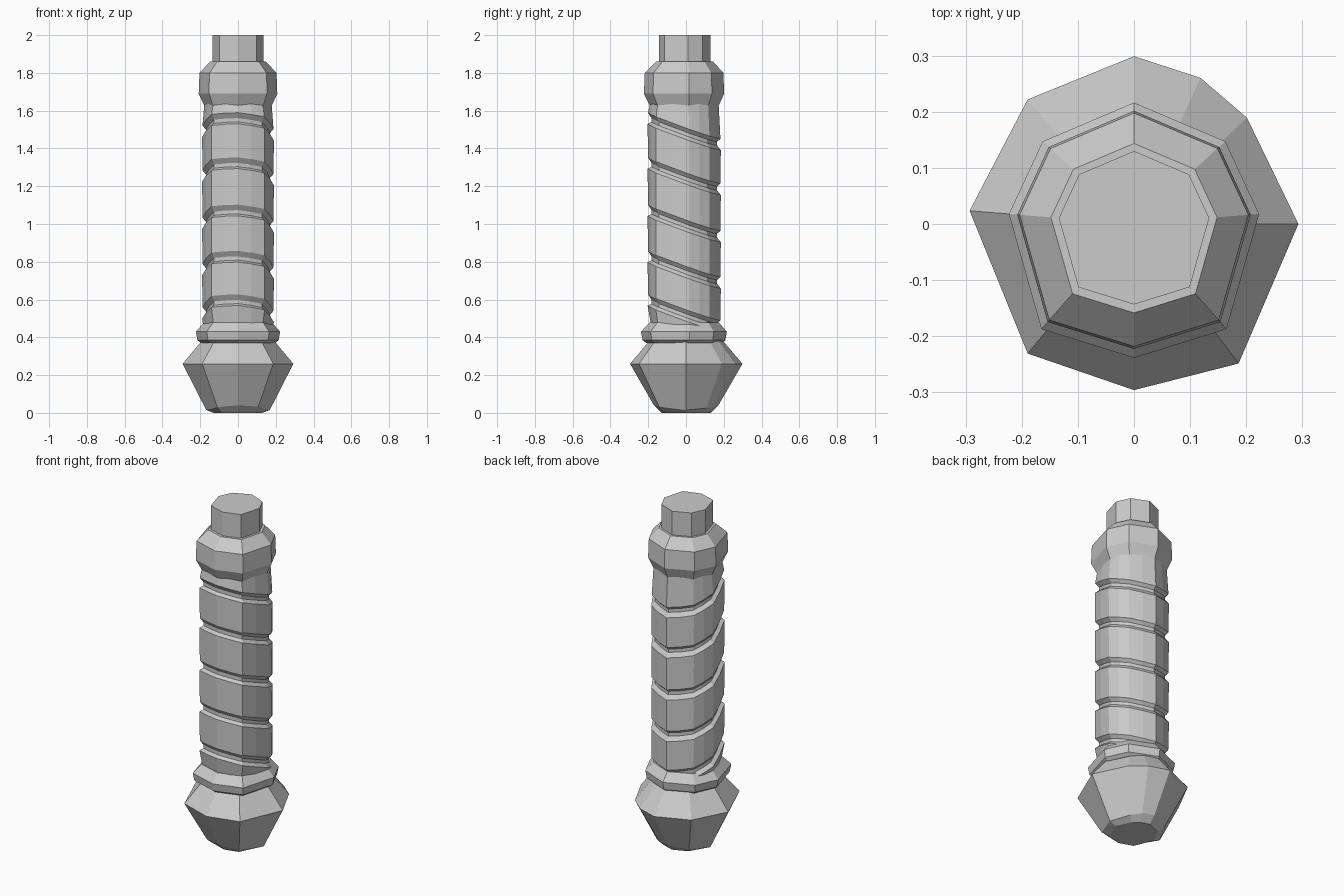
import bpy, bmesh, math

if "Cube" in bpy.data.objects:
    bpy.data.objects.remove(bpy.data.objects["Cube"])

# shared eight-sided cross-section, and a softened sixteen-sided one for the wrap
OCT = [(1, .08), (.73, .66), (0, .97), (-.73, .66), (-1, .08),
       (-.74, -.84), (0, -1.07), (.74, -.84)]
SOFT = []
for i, (x, y) in enumerate(OCT):
    nx, ny = OCT[(i + 1) % 8]
    SOFT += [(x, y), ((x + nx) * .515, (y + ny) * .515)]

POMMEL = [(.99, 0), (.68, .64), (.4, .88), (0, 1.01), (-.64, .75),
          (-.99, .08), (-.64, -.78), (0, -1), (.63, -.84)]


def loft(name, outline, rings):
    """Stack scaled copies of an outline; ring = (z, radius, x tilt, y tilt)."""
    bm = bmesh.new()
    loops = []
    for z, r, *t in rings:
        tx, ty = t if t else (0, 0)
        loops.append([bm.verts.new((x * r, y * r, z + tx * x * r + ty * y * r))
                      for x, y in outline])
    n = len(outline)
    for a, b in zip(loops, loops[1:]):
        for i in range(n):
            j = (i + 1) % n
            bm.faces.new((a[i], a[j], b[j], b[i]))
    bm.faces.new(loops[0][::-1])
    bm.faces.new(loops[-1])
    bmesh.ops.recalc_face_normals(bm, faces=bm.faces)
    mesh = bpy.data.meshes.new(name)
    bm.to_mesh(mesh)
    bm.free()
    ob = bpy.data.objects.new(name, mesh)
    bpy.context.collection.objects.link(ob)
    return ob


# pommel, with the lower rim lifted a little at front and back
pommel = loft("pommel", POMMEL, [(0, .13), (.015, .17), (.26, .296), (.38, .195)])
for v in pommel.data.vertices[9:18]:
    v.co.z += .025 * (abs(v.co.y) / .17) ** 2

# lower collar
loft("lower_collar", OCT, [(.37, .195), (.385, .215), (.43, .223), (.478, .18)])

# grip: tilted leather turns separated by bevelled grooves
TILT = (-.05, -.36)
rings = [(.41, .175, *TILT)]
for z in (.525, .755, 1.0, 1.25, 1.487):
    rings += [(z - .03, .19, *TILT), (z - .012, .17, *TILT),
              (z + .008, .17, *TILT), (z + .03, .188, *TILT)]
rings += [(1.635, .178)]
loft("grip_wrap", SOFT, rings)

# upper collar
loft("upper_collar", OCT, [(1.625, .178), (1.69, .208), (1.8, .204), (1.86, .148)])

# socket stub on top
loft("top_stub", OCT, [(1.84, .134), (2.0, .134)])
